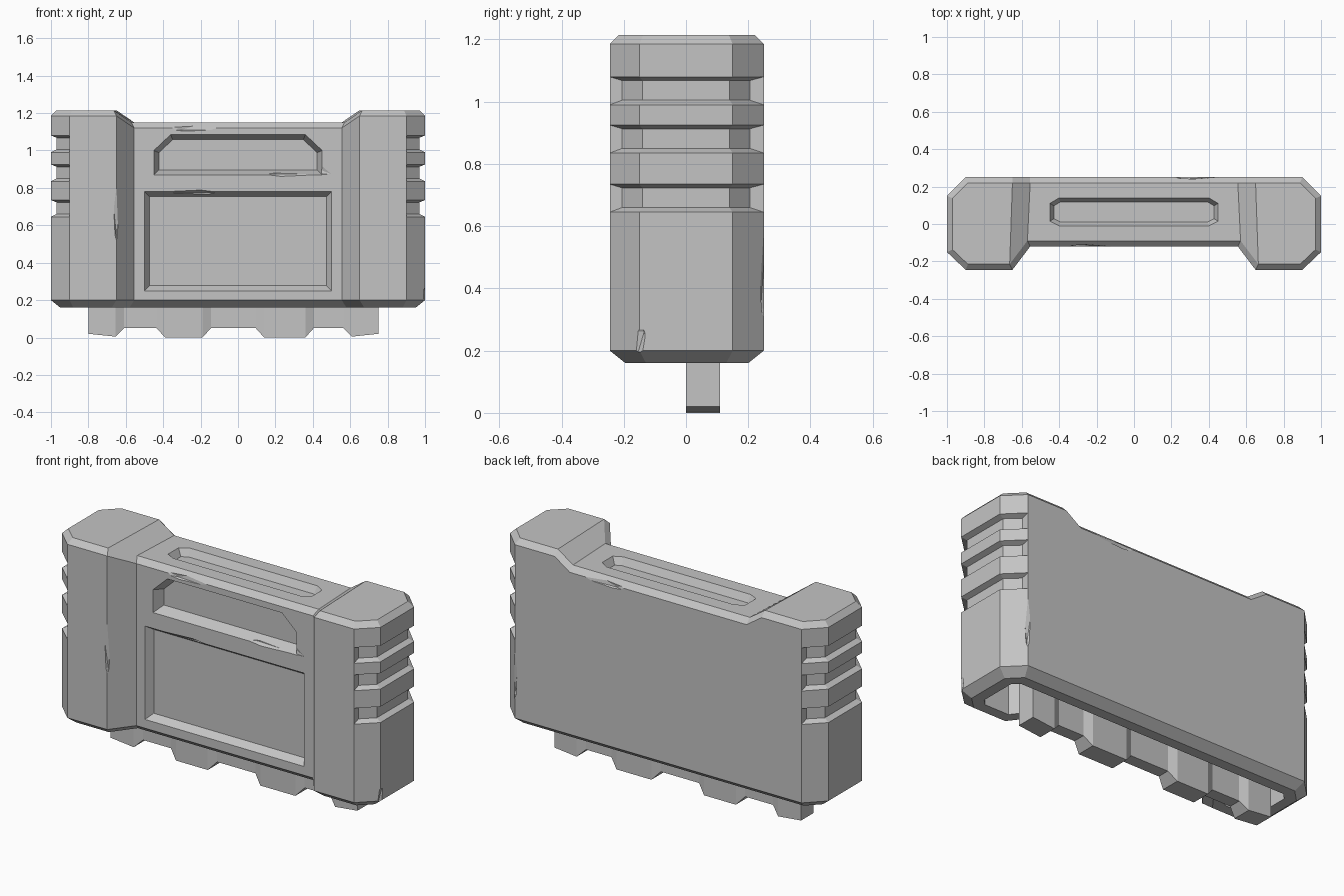
import bpy, bmesh
from mathutils import Vector

cube = bpy.data.objects.get("Cube")
if cube:
    bpy.data.objects.remove(cube, do_unlink=True)

grey = bpy.data.materials.new("plain grey")
grey.use_nodes = True
GREY = (0.55, 0.55, 0.55, 1)
grey.diffuse_color = GREY
grey.node_tree.nodes["Principled BSDF"].inputs["Base Color"].default_value = GREY


def inset(poly, d):
    """Offset a counter-clockwise 2D outline inwards."""
    out = []
    for i, p in enumerate(poly):
        p, a, b = Vector(p), Vector(poly[i - 1]), Vector(poly[(i + 1) % len(poly)])
        u, v = (p - a).normalized(), (b - p).normalized()
        n, m = Vector((-u.y, u.x)), Vector((-v.y, v.x))
        out.append(tuple(p + (n + m) * d / (1 + n.dot(m))))
    return out


def loft(name, rings, caps=None):
    """Join rings of points; coincident points share one vertex."""
    bm, known = bmesh.new(), {}

    def vert(co):
        key = tuple(round(c, 5) for c in co)
        if key not in known:
            known[key] = bm.verts.new(co)
        return known[key]

    def face(points):
        vs = list(dict.fromkeys(vert(p) for p in points))
        if len(vs) > 2 and not bm.faces.get(vs):
            bm.faces.new(vs)

    n = len(rings[0])
    for lo, hi in zip(rings, rings[1:]):
        for i in range(n):
            j = (i + 1) % n
            face((lo[i], lo[j], hi[j], hi[i]))
    for ring in (rings[0], rings[-1]):
        for cap in caps or [range(n)]:
            face([ring[i] for i in cap])
    bmesh.ops.recalc_face_normals(bm, faces=bm.faces)
    mesh = bpy.data.meshes.new(name)
    bm.to_mesh(mesh)
    bm.free()
    ob = bpy.data.objects.new(name, mesh)
    bpy.context.collection.objects.link(ob)
    return ob


# Body plan: right half from front to back, then mirrored
half = [(.555, -.12), (.65, -.245), (.9, -.245), (1, -.15),
        (1, .15), (.9, .25), (.65, .25), (.555, .25)]
plan = half + [(-x, y) for x, y in reversed(half)]
SHOULDER, WAIST = 1.215, 1.15


def doubled(ring):
    """Repeat the outer corners so that grooves can step in there."""
    return [p for i, p in enumerate(ring) for _ in range(2 if i in (2, 5, 10, 13) else 1)]


def flat(d, z):
    return [(x, y, z) for x, y in doubled(inset(plan, d))]


def top(d, drop):
    heights = [WAIST] + [SHOULDER] * 8 + [WAIST]
    return [(x, y, h - drop) for (x, y), h in zip(doubled(inset(plan, d)), heights * 2)]


def groove(z):
    ring = flat(0, z)
    for i in (3, 4, 5, 6, 13, 14, 15, 16):
        x, y, _ = ring[i]
        side, front = (1 if x > 0 else -1), (1 if y > 0 else -1)
        ring[i] = (side * .9, front * .205, z) if abs(x) < .95 else (side * .97, front * .14, z)
    return ring


rings = [flat(.11, .42), flat(.11, .16), flat(.05, .16), flat(0, .2)]
for z in (.645, .835, .99):
    rings += [flat(0, z), groove(z + .015), groove(z + .078), flat(0, z + .09)]
rings += [top(0, .03), top(.03, 0)]
caps = [range(1, 9), (0, 1, 8, 9), (19, 0, 9, 10), (10, 11, 18, 19), range(11, 19)]
body = loft("body", rings, caps)


def cut(cutter):
    cutter.hide_render = True
    mod = body.modifiers.new("cut", 'BOOLEAN')
    mod.operation, mod.solver, mod.object = 'DIFFERENCE', 'EXACT', cutter
    bpy.context.view_layer.objects.active = body
    bpy.ops.object.modifier_apply(modifier=mod.name)
    bpy.data.objects.remove(cutter, do_unlink=True)


def pocket(outline, slope, depth, place):
    """Sloped-wall recess; place maps outline u, v and depth to 3D."""
    steps = [(0, -.05), (0, 0), (slope, depth)]
    cut(loft("pocket_cutter", [[place(u, v, t) for u, v in inset(outline, d)]
                               for d, t in steps]))


def on_front(u, v, t):
    return (u, -.12 + t, v)


def on_top(u, v, t):
    return (u, v, WAIST - t)


# Front panel, front upper recess and top slot
pocket([(-.5, .25), (.5, .25), (.5, .78), (-.5, .78)], .027, .04, on_front)
pocket([(-.45, .87), (.45, .87), (.45, 1), (.36, 1.085), (-.36, 1.085), (-.45, 1)],
       .027, .06, on_front)
pocket([(-.45, .015), (-.4, -.01), (.4, -.01), (.45, .015), (.45, .11), (.4, .14),
        (-.4, .14), (-.45, .11)], .022, .04, on_top)


# Shallow chips along worn edges
def chip(edge, outward, size):
    mesh = bpy.data.meshes.new("chip_cutter")
    bm = bmesh.new()
    bmesh.ops.create_icosphere(bm, subdivisions=1, radius=1)
    center = Vector(edge) + Vector(outward).normalized() * (min(size) - .016)
    for v in bm.verts:
        v.co = Vector(a * b for a, b in zip(v.co, size)) + center
    bm.to_mesh(mesh)
    bm.free()
    ob = bpy.data.objects.new("chip_cutter", mesh)
    bpy.context.collection.objects.link(ob)
    cut(ob)


along, upright = (.3, .06, .06), (.06, .06, .3)
chip((-.25, -.12, .78), (0, -1, -1), along)
chip((.28, -.12, .87), (0, -1, 1), along)
chip((-.22, -.12, 1.12), (0, -1, .4), along)
chip((.35, .25, 1.12), (0, 1, .4), along)
chip((-.65, -.245, .68), (.4, -1, 0), upright)
chip((.9, .25, .47), (.4, 1, 0), upright)
chip((1, -.15, .22), (1, -.4, -.3), (.06, .06, .12))

# Toothed rail under the body: thick low teeth, thinner raised gaps
teeth = [(-.8, -.655, .02, .005), (-.39, -.19, 0, 0), (.14, .36, 0, 0), (.61, .75, .005, .02)]
stations = []
for k, (x0, x1, z0, z1) in enumerate(teeth):
    if k:
        stations.append((x0 - .045, .05, .035))
    stations += [(x0, z0, .055), (x1, z1, .055)]
    if k < len(teeth) - 1:
        stations.append((x1 + .045, .05, .035))
rail = loft("toothed_rail", [[(x, .055 - w, z), (x, .055 + w, z), (x, .055 + w, .43),
                              (x, .055 - w, .43)] for x, z, w in stations])

for ob in (body, rail):
    ob.data.materials.clear()
    ob.data.materials.append(grey)
